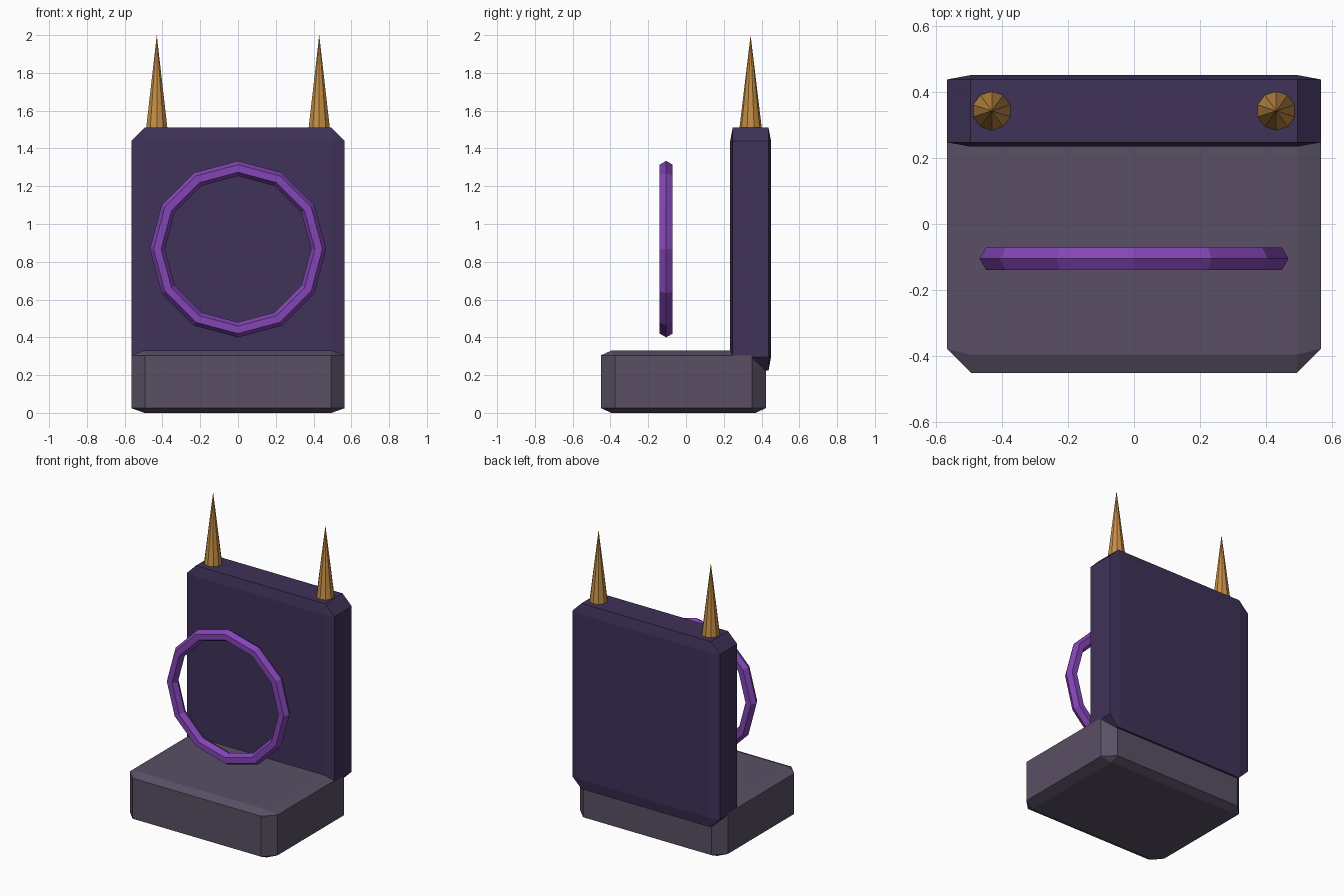
import bpy, bmesh, math
from itertools import product
from mathutils import Matrix

if "Cube" in bpy.data.objects:
    bpy.data.objects.remove(bpy.data.objects["Cube"])


def material(name, rgb):
    m = bpy.data.materials.new(name)
    m.diffuse_color = (*rgb, 1)
    m.use_nodes = True
    m.node_tree.nodes["Principled BSDF"].inputs["Base Color"].default_value = m.diffuse_color
    return m


def finish(name, bm, mat):
    bmesh.ops.recalc_face_normals(bm, faces=bm.faces)
    me = bpy.data.meshes.new(name)
    bm.to_mesh(me)
    bm.free()
    me.materials.append(mat)
    ob = bpy.data.objects.new(name, me)
    bpy.context.collection.objects.link(ob)
    return ob


def chamfered_box(name, lo, hi, front, side, top, mat):
    """Box whose front/side/top face pairs are inset by the given (x, y, z)."""
    bm = bmesh.new()
    for corner in product((0, 1), repeat=3):
        for inset in (front, side, top):
            bm.verts.new([hi[i] - inset[i] if c else lo[i] + inset[i]
                          for i, c in enumerate(corner)])
    hull = bmesh.ops.convex_hull(bm, input=bm.verts)
    bmesh.ops.dissolve_limit(bm, angle_limit=math.radians(1),
                             verts=bm.verts, edges=bm.edges)
    return finish(name, bm, mat)


stone = material("stone", (0.10, 0.08, 0.13))
dark = material("dark_purple", (0.05, 0.032, 0.098))
violet = material("violet", (0.23, 0.06, 0.47))
gold = material("gold", (0.56, 0.27, 0.06))

# Base block
chamfered_box("base", (-0.565, -0.45, 0), (0.565, 0.423, 0.33),
              (0.073, 0, 0.025), (0, 0.073, 0.025), (0.07, 0.055, 0), stone)

# Upright back slab
chamfered_box("back_slab", (-0.565, 0.234, 0.225), (0.565, 0.45, 1.51),
              (0.07, 0, 0.07), (0, 0.013, 0.07), (0.07, 0.013, 0), dark)

# Floating ring: 12 segments with a hexagonal section
bpy.ops.mesh.primitive_torus_add(major_segments=12, minor_segments=6,
                                 major_radius=0.427, minor_radius=0.04,
                                 location=(0, -0.105, 0.867),
                                 rotation=(math.pi / 2, 0, 0))
ring = bpy.context.object
ring.name = "ring"
ring.data.materials.append(violet)

# Ten-sided spikes on the slab's top corners
for label, x in (("left", -0.43), ("right", 0.43)):
    bpy.ops.mesh.primitive_cone_add(vertices=10, radius1=0.06, depth=0.5,
                                    location=(x, 0.342, 1.75))
    spike = bpy.context.object
    spike.name = label + "_spike"
    spike.data.materials.append(gold)
